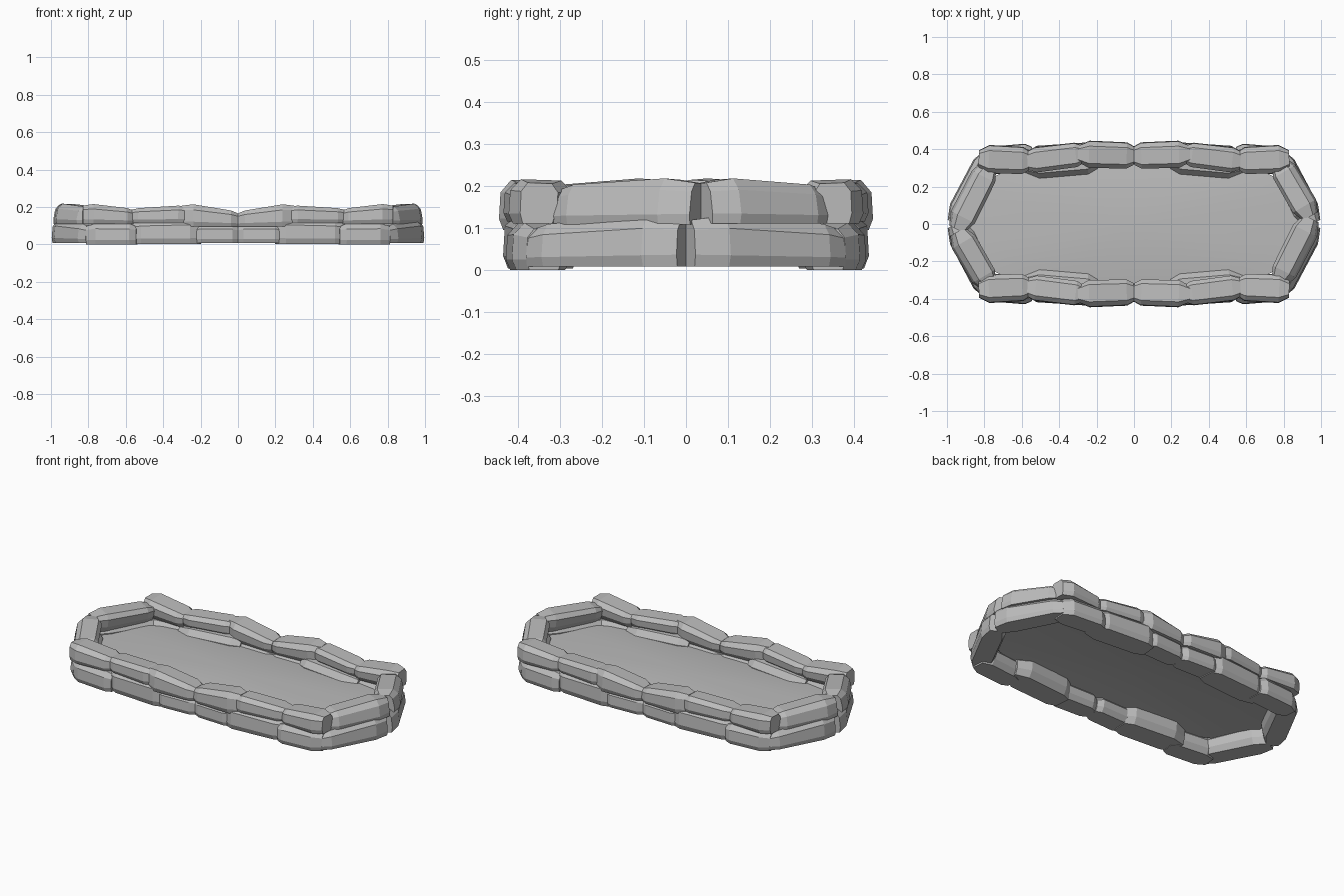
import bpy, bmesh, math
from mathutils import Vector

cube = bpy.data.objects.get("Cube")
if cube:
    bpy.data.objects.remove(cube, do_unlink=True)

GREY = (0.5, 0.5, 0.5, 1)
stone_mat = bpy.data.materials.new("stone grey")
stone_mat.use_nodes = True
stone_mat.diffuse_color = GREY
stone_mat.node_tree.nodes["Principled BSDF"].inputs["Base Color"].default_value = GREY

# Chipped cross-section: across (+1 is outward) and height
SECTION = [(.86, 0), (1, .22), (.95, .75), (.6, 1), (-.68, .97), (-1, .72), (-.95, .3), (-.7, 0)]
# Stations along a stone: position, width factor, height factor
STATIONS = [(0, .68, .76), (.13, .97, 1), (.8, 1, 1), (1, .6, .74)]


def add_object(name, bm):
    bmesh.ops.recalc_face_normals(bm, faces=bm.faces)
    mesh = bpy.data.meshes.new(name)
    bm.to_mesh(mesh)
    bm.free()
    mesh.materials.append(stone_mat)
    obj = bpy.data.objects.new(name, mesh)
    bpy.context.collection.objects.link(obj)
    return obj


def stone(name, start, end, width, bottom, tops, lean, sx, sy):
    """Loft a chipped stone from start to end; lean tips its top inward."""
    a, b = Vector(start), Vector(end)
    along = (b - a).normalized()
    across = Vector((along.y, -along.x))
    if across.dot(a + b) < 0:
        across.negate()
    bm = bmesh.new()
    rings = []
    for t, wide, tall in STATIONS:
        centre = a.lerp(b, t)
        height = tops[0] + (tops[1] - tops[0]) * t - bottom
        ring = []
        for u, v in SECTION:
            p = centre + across * (u * wide - lean * v) * width / 2
            z = bottom + height * (.5 + (v - .5) * (tall if v > .5 else 1))
            ring.append(bm.verts.new((p.x * sx, p.y * sy, z)))
        rings.append(ring)
    n = len(SECTION)
    for r, s in zip(rings, rings[1:]):
        for i in range(n):
            j = (i + 1) % n
            bm.faces.new((r[i], r[j], s[j], s[i]))
    bm.faces.new(rings[0])
    bm.faces.new(rings[-1])
    return add_object(name, bm)


# Long walls: start, end, width, bottom, top heights, lean
WALL = {
    "lower_middle_stone": ((0, .355), (.25, .365), .14, .008, (.105, .108), 0),
    "lower_side_stone": ((.2, .355), (.59, .325), .175, .003, (.14, .128), 0),
    "lower_corner_stone": ((.54, .36), (.81, .335), .15, 0, (.11, .112), 0),
    "upper_middle_stone": ((0, .365), (.3, .375), .145, .095, (.175, .224), 0),
    "upper_side_stone": ((.27, .375), (.59, .335), .135, .115, (.21, .19), 0),
    "upper_corner_stone": ((.56, .338), (.83, .35), .15, .11, (.19, .222), 0),
}
for sx, xname in ((1, "left"), (-1, "right")):
    for sy, yname in ((-1, "front"), (1, "back")):
        for part, spec in WALL.items():
            stone(f"{yname}_{xname}_{part}", *spec, sx, sy)

# Rounded ends, repeated by a half turn
ENDS = {
    "lower_end_stone_a": ((.775, .36), (.96, .004), .14, .008, (.105, .135), .1),
    "lower_end_stone_b": ((.775, -.36), (.96, -.004), .14, .008, (.105, .135), .1),
    "upper_end_stone_a": ((.79, .32), (.95, .045), .135, .11, (.2, .222), .25),
    "upper_end_stone_b": ((.79, -.3), (.955, .025), .135, .108, (.2, .222), .25),
}
for side, xname in ((1, "left"), (-1, "right")):
    for part, spec in ENDS.items():
        stone(f"{xname}_{part}", *spec, side, side)

# Gently domed ground sheet inside the ring
bm = bmesh.new()
SEGMENTS, RINGS = 40, 6
crown = bm.verts.new((0, 0, .11))
previous = None
for k in range(1, RINGS + 1):
    r = k / RINGS
    ring = []
    for i in range(SEGMENTS):
        c, s = math.cos(math.tau * i / SEGMENTS), math.sin(math.tau * i / SEGMENTS)
        x = math.copysign(abs(c) ** .65, c) * .89 * r
        y = math.copysign(abs(s) ** .65, s) * .34 * r
        ring.append(bm.verts.new((x, y, .11 - .022 * r * r)))
    for i in range(SEGMENTS):
        j = (i + 1) % SEGMENTS
        if previous:
            bm.faces.new((previous[i], previous[j], ring[j], ring[i]))
        else:
            bm.faces.new((crown, ring[i], ring[j]))
    previous = ring
ground = add_object("ground_fill", bm)
if ground.data.polygons[0].normal.z < 0:
    ground.data.flip_normals()
ground.data.shade_smooth()
